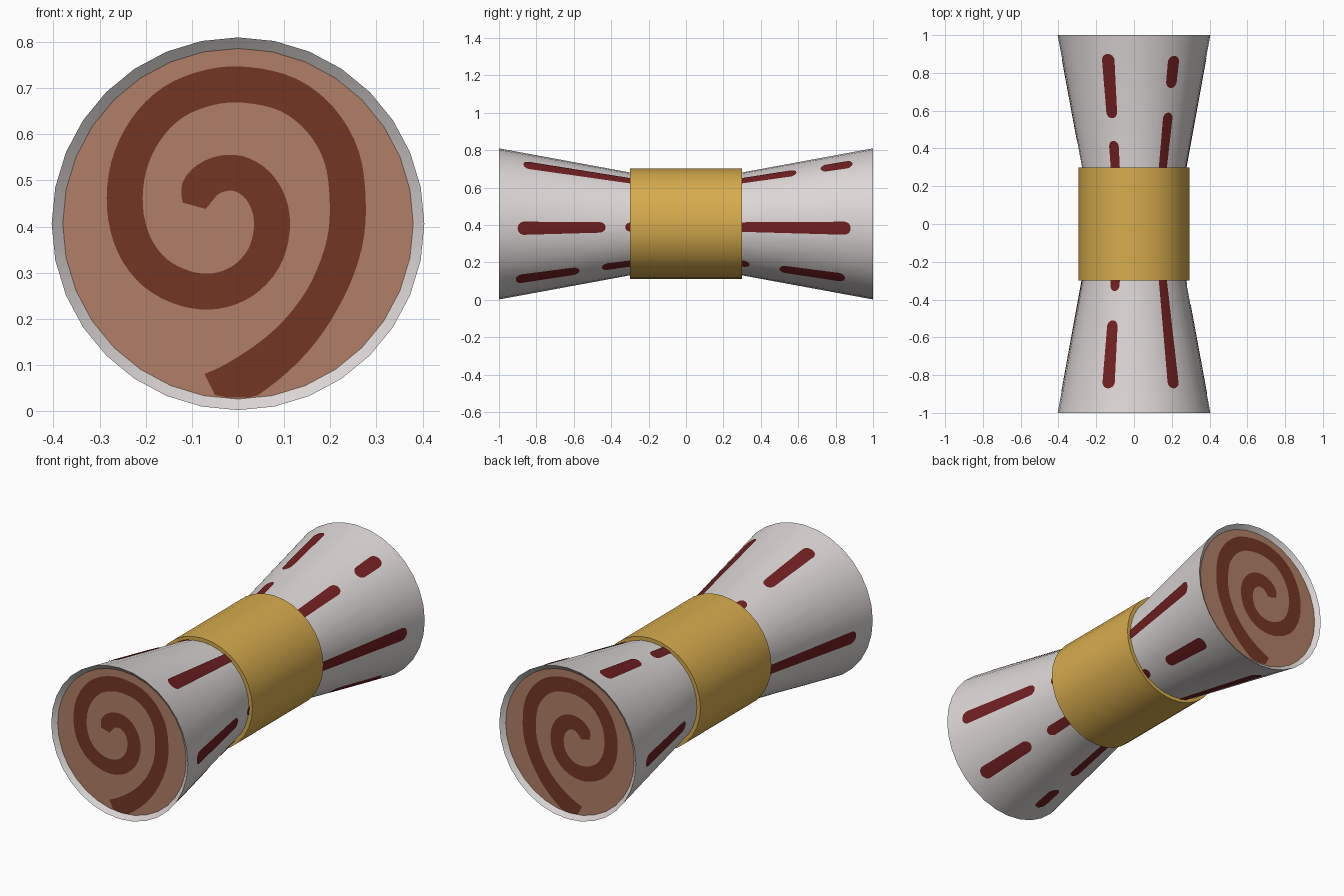
import bpy, bmesh
from math import sin, cos, pi, radians, sqrt, hypot
from mathutils import Vector

if "Cube" in bpy.data.objects:
    bpy.data.objects.remove(bpy.data.objects["Cube"])

CZ = 0.406       # height of the long axis
R_END, R_MID = 0.404, 0.275
SIDES = 32


def material(name, rgb):
    m = bpy.data.materials.new(name)
    m.use_nodes = True
    m.diffuse_color = (*rgb, 1)
    m.node_tree.nodes["Principled BSDF"].inputs["Base Color"].default_value = (*rgb, 1)
    return m


white = material("warm_white", (0.72, 0.68, 0.67))
red = material("dark_red", (0.165, 0.014, 0.016))
gold = material("gold", (0.68, 0.41, 0.075))
tan = material("tan", (0.44, 0.21, 0.135))
brown = material("brown", (0.17, 0.037, 0.017))


def finish(name, bm, mats):
    me = bpy.data.meshes.new(name)
    bm.to_mesh(me)
    bm.free()
    for m in mats:
        me.materials.append(m)
    me.shade_smooth()
    me.set_sharp_from_angle(angle=radians(30))
    ob = bpy.data.objects.new(name, me)
    bpy.context.collection.objects.link(ob)
    return ob


def on_axis(y, r, a):
    return Vector((r * cos(a), y, CZ + r * sin(a)))


def lathe(name, profile, mats, closed=False):
    """Spin (y, radius) points around the y axis; open profiles get end caps."""
    bm = bmesh.new()
    rings = [[bm.verts.new(on_axis(y, r, 2 * pi * i / SIDES)) for i in range(SIDES)]
             for y, r in profile]
    pairs = list(zip(rings, rings[1:])) + ([(rings[-1], rings[0])] if closed else [])
    for a, b in pairs:
        for i in range(SIDES):
            j = (i + 1) % SIDES
            bm.faces.new((a[i], a[j], b[j], b[i]))
    if not closed:
        for ring in (rings[0], rings[-1]):
            bm.faces.new(ring).material_index = 1
    bmesh.ops.recalc_face_normals(bm, faces=bm.faces)
    return finish(name, bm, mats)


def strip(bm, rows, outward):
    """Quad sheet through rows of points, facing along outward(centre)."""
    grid = [[bm.verts.new(p) for p in row] for row in rows]
    for a, b in zip(grid, grid[1:]):
        for i in range(len(a) - 1):
            f = bm.faces.new((a[i], a[i + 1], b[i + 1], b[i]))
            f.normal_update()
            if f.normal.dot(outward(f.calc_center_median())) < 0:
                f.normal_flip()


# Flared body with slightly sunken ends, and the middle band
lathe("flared_body", [(-0.98, 0.38), (-1, R_END), (-0.3, R_MID),
                      (0.3, R_MID), (1, R_END), (0.98, 0.38)], [white, tan])
lathe("middle_band", [(-0.3, 0.295), (0.3, 0.295), (0.3, 0.27), (-0.3, 0.27)],
      [gold], closed=True)


# Painted dashes: angle around the axis, dashes toward the front, toward the back
DASHES = [
    (-105, [(0.26, 0.59), (0.72, 0.88)], [(0.26, 0.88)]),
    (-50, [(0.26, 0.45), (0.57, 0.91)], [(0.26, 0.34), (0.50, 0.85)]),
    (-3.5, [(0.26, 0.325), (0.43, 0.90)], [(0.26, 0.88)]),
    (56.5, [(0.26, 0.87)], [(0.26, 0.59), (0.72, 0.89)]),
    (111, [(0.26, 0.355), (0.51, 0.87)], [(0.26, 0.44), (0.56, 0.90)]),
    (187, [(0.26, 0.89)], [(0.43, 0.88)]),
]
HALF = radians(5.3)
CAP = 0.033


def cone_radius(y):
    return R_MID + (R_END - R_MID) * max(0, abs(y) - 0.3) / 0.7 + 0.002


def dash_rows(sign, angle, y0, y1):
    cap = min(CAP, (y1 - y0) / 2)
    ends = [cap * (1 - cos(k * pi / 12)) for k in range(7)]
    ys = [y0 + e for e in ends] + [y1 - e for e in reversed(ends)]
    rows = []
    for y in ys:
        d = min(y - y0, y1 - y, cap) / cap
        w = max(0.02, sqrt(max(0, 1 - (1 - d) ** 2))) * HALF
        rows.append([on_axis(sign * y, cone_radius(y), angle + w * t / 2)
                     for t in range(-2, 3)])
    return rows


for sign, name in ((-1, "front_dashes"), (1, "back_dashes")):
    bm = bmesh.new()
    for deg, front, back in DASHES:
        for y0, y1 in (front if sign < 0 else back):
            strip(bm, dash_rows(sign, radians(deg), y0, y1),
                  lambda c: Vector((c.x, 0, c.z - CZ)))
    finish(name, bm, [red])


# Spiral on both ends: centre line as (x, z)
PATH = [(-.095, .445), (-.08, .488), (-.045, .512), (0, .515), (.042, .49),
        (.068, .445), (.073, .39), (.055, .33), (.01, .282), (-.05, .26),
        (-.115, .266), (-.18, .30), (-.225, .36), (-.245, .44), (-.237, .53),
        (-.2, .61), (-.14, .67), (-.06, .702), (.02, .707), (.11, .685),
        (.18, .63), (.225, .55), (.238, .45), (.23, .36), (.195, .265),
        (.14, .18), (.075, .115), (.0, .062), (-.05, .035)]
WIDTH = 0.039


def smooth_path(pts, steps=4):
    p = [Vector(q) for q in [pts[0]] + pts + [pts[-1]]]
    out = []
    for a, b, c, d in zip(p, p[1:], p[2:], p[3:]):
        for k in range(steps):
            t = k / steps
            out.append(0.5 * (2 * b + (c - a) * t + (2 * a - 5 * b + 4 * c - d) * t * t
                              + (3 * b - a - 3 * c + d) * t ** 3))
    return out + [p[-1]]


def spiral_rows(y):
    line = smooth_path(PATH)
    rows = []
    for i, p in enumerate(line):
        tangent = (line[min(i + 1, len(line) - 1)] - line[max(i - 1, 0)]).normalized()
        side = Vector((-tangent.y, tangent.x))
        w = WIDTH * min(1, 0.65 + 0.12 * i)
        if i > len(line) - 16:
            w *= 1 + 0.02 * (i - len(line) + 16)
        row = []
        for s in (-1, 0, 1):
            x, z = p + side * w * s
            r = hypot(x, z - CZ)
            k = min(1, 0.377 / r) if r > 0 else 1   # keep the tail inside the disc
            row.append(Vector((x * k, y, CZ + (z - CZ) * k)))
        rows.append(row)
    return rows


for sign, name in ((-1, "front_spiral"), (1, "back_spiral")):
    bm = bmesh.new()
    strip(bm, spiral_rows(sign * 0.983), lambda c: Vector((0, sign, 0)))
    finish(name, bm, [brown])
